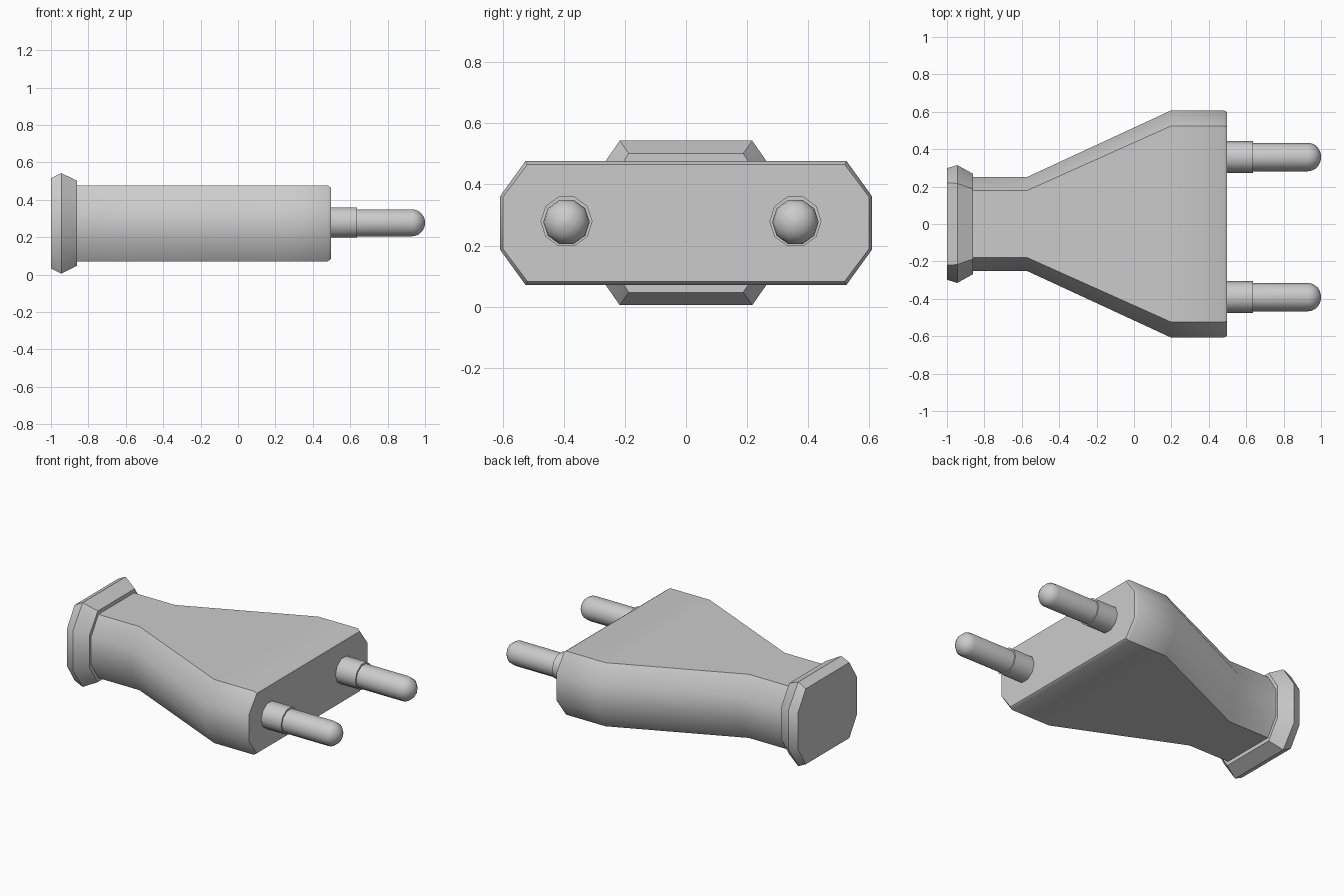
import bpy, bmesh
from math import sin, cos, pi, radians

if "Cube" in bpy.data.objects:
    bpy.data.objects.remove(bpy.data.objects["Cube"])

CZ = 0.274   # height of the plug's axis


def loft(name, rings, angle=40):
    """Skin a row of equal-sized rings and cap both ends."""
    bm = bmesh.new()
    loops = [[bm.verts.new(p) for p in ring] for ring in rings]
    n = len(loops[0])
    for a, b in zip(loops, loops[1:]):
        for i in range(n):
            j = (i + 1) % n
            bm.faces.new((a[i], a[j], b[j], b[i]))
    bm.faces.new(loops[0])
    bm.faces.new(loops[-1])
    bmesh.ops.recalc_face_normals(bm, faces=bm.faces)
    me = bpy.data.meshes.new(name)
    bm.to_mesh(me)
    bm.free()
    ob = bpy.data.objects.new(name, me)
    bpy.context.collection.objects.link(ob)
    bpy.context.view_layer.objects.active = ob
    ob.select_set(True)
    bpy.ops.object.shade_smooth_by_angle(angle=radians(angle))
    ob.select_set(False)
    return ob


def octagon(x, w, top_w, h, side_h):
    """Flattened eight-sided section across x."""
    q = [(w, side_h), (top_w, h), (-top_w, h), (-w, side_h)]
    q += [(-y, -z) for y, z in q]
    return [(x, y, CZ + z) for y, z in q]


def circle(x, cy, cz, r, n=10):
    return [(x, cy + r * cos(2 * pi * i / n), cz + r * sin(2 * pi * i / n))
            for i in range(n)]


# flared plug body
loft("plug_body", [octagon(*s) for s in [
    (-0.88, 0.252, 0.18, 0.203, 0.088),
    (-0.57, 0.252, 0.18, 0.203, 0.088),
    (0.20, 0.608, 0.525, 0.203, 0.088),
    (0.48, 0.608, 0.525, 0.203, 0.088),
    (0.497, 0.598, 0.519, 0.191, 0.086)]])

# rear grip flange
loft("rear_flange", [octagon(*s) for s in [
    (-1.0, 0.298, 0.22, 0.241, 0.117),
    (-0.945, 0.315, 0.217, 0.269, 0.128),
    (-0.86, 0.268, 0.187, 0.227, 0.105)]])

# contact pins with wider insulating sleeves
for side, cy in (("left", 0.358), ("right", -0.391)):
    loft(f"{side}_pin_sleeve",
         [circle(0.48, cy, 0.279, 0.085), circle(0.637, cy, 0.279, 0.085)])
    rings = [circle(0.60, cy, 0.277, 0.076)]
    for k in range(6):
        a = pi / 2 * k / 5.4
        rings.append(circle(0.93 + 0.07 * sin(a) / sin(pi / 2 * 5 / 5.4), cy, 0.277, 0.076 * cos(a)))
    loft(f"{side}_pin", rings)
